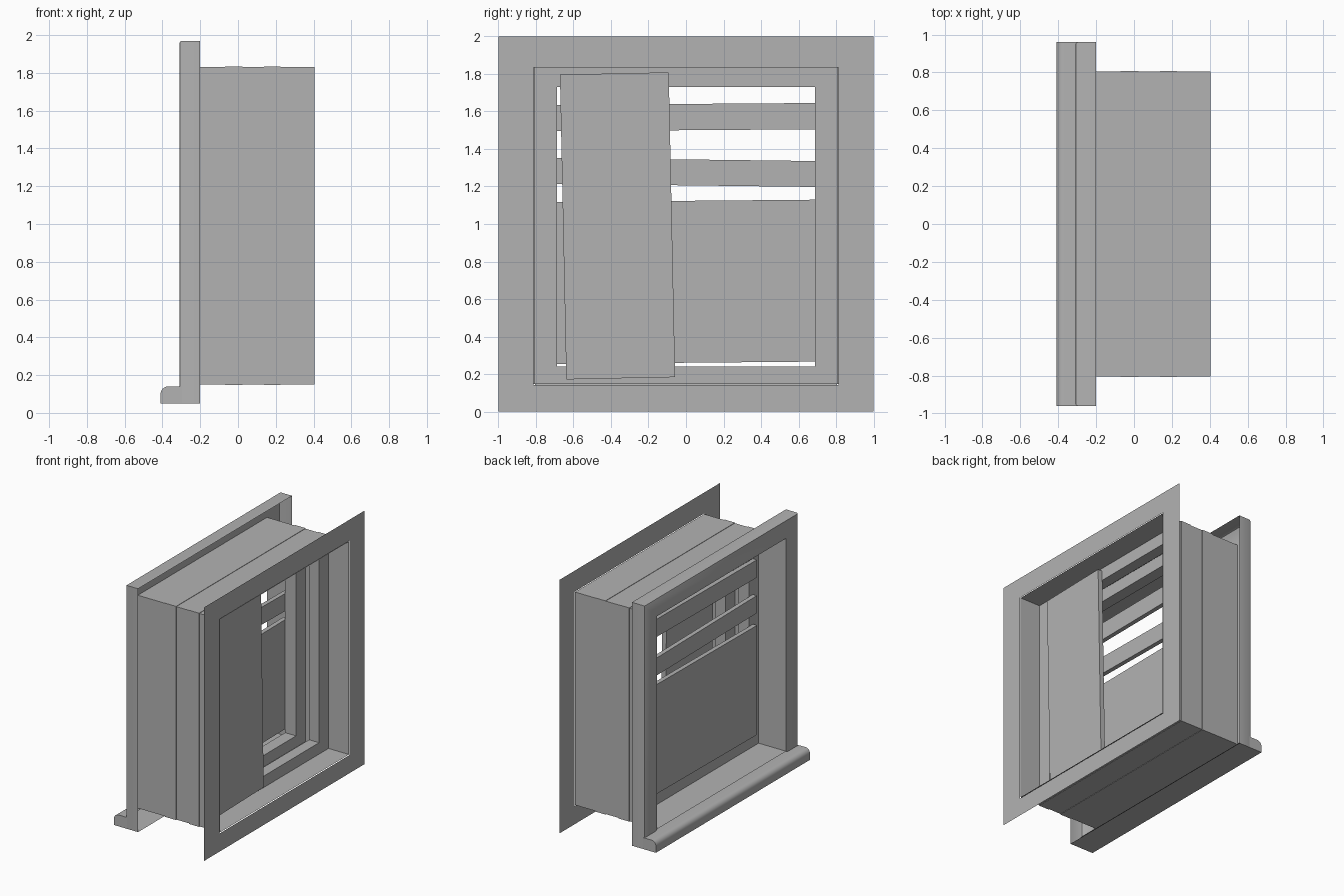
import bpy, bmesh, math
from mathutils import Matrix

if "Cube" in bpy.data.objects:
    bpy.data.objects.remove(bpy.data.objects["Cube"], do_unlink=True)

GREY = (0.45, 0.45, 0.45, 1)
mat = bpy.data.materials.new("plain_grey")
mat.use_nodes = True
mat.diffuse_color = GREY
mat.node_tree.nodes["Principled BSDF"].inputs["Base Color"].default_value = GREY


def finish(bm, name, smooth=False):
    mesh = bpy.data.meshes.new(name)
    bm.to_mesh(mesh)
    bm.free()
    mesh.materials.append(mat)
    ob = bpy.data.objects.new(name, mesh)
    bpy.context.collection.objects.link(ob)
    if smooth:
        bpy.ops.object.select_all(action="DESELECT")
        ob.select_set(True)
        bpy.context.view_layer.objects.active = ob
        bpy.ops.object.shade_smooth_by_angle(angle=math.radians(35))
    return ob


def loft(rings, closed=False):
    """Bridge rectangles given as (x, half_width, bottom, top)."""
    bm = bmesh.new()
    loops = [[bm.verts.new((x, y, z)) for y, z in
              ((-w, lo), (w, lo), (w, hi), (-w, hi))] for x, w, lo, hi in rings]
    pairs = list(zip(loops, loops[1:]))
    if closed:
        pairs.append((loops[-1], loops[0]))
    for a, b in pairs:
        for i in range(4):
            j = (i + 1) % 4
            bm.faces.new((a[i], a[j], b[j], b[i]))
    return bm


# Wall opening dimensions
W, LO, HI = 0.805, 0.15, 1.83
TW, TLO, THI = 0.96, 0.05, 1.97

# Thin sleeve through the wall
finish(loft([(-0.31, W, LO, HI), (0.405, W, LO, HI)]), "sleeve")

# Flat inner wall surround
finish(loft([(0.405, 0.812, 0.143, 1.835), (0.405, 1, 0, 2)]), "wall_surround")

# Hollow outer trim, open at the back and where it meets the sill
trim = loft([(-0.2, TW, TLO, THI), (-0.297, TW, TLO, THI),
             (-0.306, TW - 0.004, TLO + 0.004, THI - 0.004),
             (-0.31, TW - 0.013, TLO + 0.013, THI - 0.013),
             (-0.31, W, LO, HI)])
hidden = [f for f in trim.faces
          if f.calc_center_median().z < LO and f.calc_center_median().x < -0.29]
bmesh.ops.delete(trim, geom=hidden, context="FACES")
finish(trim, "outer_trim", smooth=True)

# Rounded sill, open at the back
R = 0.04
profile = [(-0.297, TLO), (-0.41, TLO)]
for k in range(7):
    a = math.pi / 2 * k / 6
    profile.append((-0.41 + R - R * math.cos(a), 0.14 - R + R * math.sin(a)))
profile.append((-0.297, 0.14))
sill = bmesh.new()
ends = [[sill.verts.new((x, y, z)) for x, z in profile] for y in (-TW, TW)]
for i in range(len(profile) - 1):
    sill.faces.new((ends[0][i], ends[0][i + 1], ends[1][i + 1], ends[1][i]))
for e in ends:
    sill.faces.new(e)
bmesh.ops.recalc_face_normals(sill, faces=sill.faces)
finish(sill, "sill", smooth=True)

# Sill top between the jambs, joining the opening
finish(loft([(-0.297, W, 0.14, HI), (-0.309, W, LO, HI)]), "sill_joint")

# Two sash frames
for name, x0, x1 in (("outer_sash", -0.07, 0.025), ("inner_sash", 0.138, 0.226)):
    out, hole = (W + 0.003, LO - 0.003, HI + 0.003), (0.688, 0.24, 1.73)
    bm = loft([(x0, *out), (x1, *out), (x1, *hole), (x0, *hole)], closed=True)
    bmesh.ops.recalc_face_normals(bm, faces=bm.faces)
    finish(bm, name)


def board(name, centre, size, tilt):
    bm = bmesh.new()
    bmesh.ops.create_cube(bm, size=1, matrix=Matrix.Translation(centre)
                          @ Matrix.Rotation(math.radians(tilt), 4, "X")
                          @ Matrix.Diagonal((*size, 1)))
    finish(bm, name)


# Boards nailed over the outer sash
for name, z, h, tilt in (("top_board", 1.57, 0.14, 0.4),
                         ("middle_board", 1.275, 0.138, -0.7),
                         ("lower_panel", 0.692, 0.863, 0.5)):
    board(name, (-0.09, 0, z), (0.035, 1.46, h), tilt)

# Tall slab leaning over the inner sash
board("inner_slab", (0.246, -0.365, 0.99), (0.038, 0.58, 1.625), 1.2)
